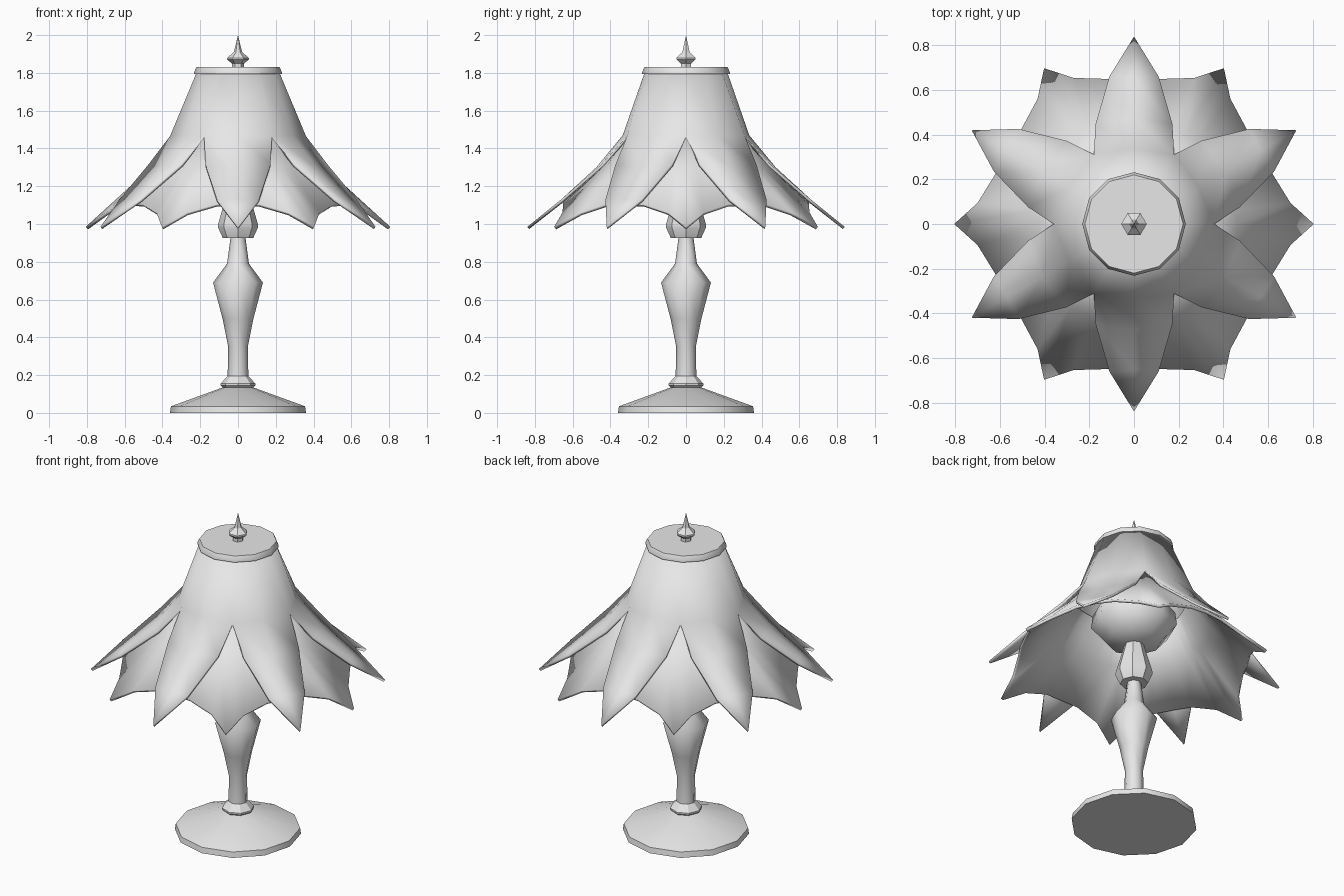
import bpy, bmesh, math

if "Cube" in bpy.data.objects:
    bpy.data.objects.remove(bpy.data.objects["Cube"], do_unlink=True)

grey = bpy.data.materials.new("plain_grey")
grey.use_nodes = True
grey.diffuse_color = (0.8, 0.8, 0.8, 1)
grey.node_tree.nodes["Principled BSDF"].inputs["Base Color"].default_value = (0.8, 0.8, 0.8, 1)


def finish(name, bm, angle):
    mesh = bpy.data.meshes.new(name)
    bm.to_mesh(mesh)
    bm.free()
    mesh.materials.append(grey)
    ob = bpy.data.objects.new(name, mesh)
    bpy.context.collection.objects.link(ob)
    bpy.ops.object.select_all(action="DESELECT")
    ob.select_set(True)
    bpy.context.view_layer.objects.active = ob
    bpy.ops.object.shade_smooth_by_angle(angle=math.radians(angle))
    return ob


def polar(deg, r, z):
    a = math.radians(deg)
    return (r * math.cos(a), r * math.sin(a), z)


def skin(bm, rows):
    """Bridge neighbouring rows of vertices with quads."""
    for upper, lower in zip(rows, rows[1:]):
        for j in range(len(upper) - 1):
            bm.faces.new((upper[j], lower[j], lower[j + 1], upper[j + 1]))


def lathe(name, profile, sides, angle=40):
    """Turn a bottom-to-top list of (radius, height) about the z axis."""
    bm = bmesh.new()
    rings = [[bm.verts.new(polar(360 * k / sides, r, z)) for k in range(sides)]
             for r, z in reversed(profile)]
    skin(bm, [ring + ring[:1] for ring in rings])
    bm.faces.new(rings[0])
    bm.faces.new(rings[-1][::-1])
    bmesh.ops.remove_doubles(bm, verts=bm.verts, dist=0.0005)
    bmesh.ops.recalc_face_normals(bm, faces=bm.faces)
    return finish(name, bm, angle)


def petals(name, half_rows, start, thickness):
    """Six mirrored petals; each row runs from the petal axis to its edge."""
    bm = bmesh.new()
    for k in range(6):
        rows = []
        for half in half_rows:
            full = [(-a, r, z) for a, r, z in half[:0:-1]] + half
            rows.append([bm.verts.new(polar(start + 60 * k + a, r, z)) for a, r, z in full])
        skin(bm, rows)
    bmesh.ops.remove_doubles(bm, verts=bm.verts, dist=0.002)
    ob = finish(name, bm, 40)
    solid = ob.modifiers.new("thickness", "SOLIDIFY")
    solid.thickness = thickness
    solid.offset = -1
    return ob


# Foot, collar and turned stem
lathe("base", [(0.36, 0), (0.355, 0.035), (0.08, 0.135)], 12, 30)
lathe("collar", [(0.075, 0.13), (0.092, 0.145), (0.092, 0.155), (0.055, 0.195)], 8, 30)
lathe("stem", [(0.055, 0.19), (0.052, 0.35), (0.082, 0.5), (0.132, 0.69),
               (0.058, 0.79), (0.04, 0.925)], 8, 60)

# Socket and bulb under the shade
lathe("socket", [(0.08, 0.925), (0.105, 0.98), (0.105, 1.0), (0.06, 1.16), (0.05, 1.2)], 8)
lathe("bulb", [(0.05, 1.17), (0.16, 1.2), (0.245, 1.3), (0.235, 1.38),
               (0.15, 1.46), (0.05, 1.5)], 8, 50)

# Shade: slit outer layer over a scalloped inner layer
petals("shade_outer_petals", [
    [(0, 0.22, 1.80), (30, 0.22, 1.80)],
    [(0, 0.335, 1.47), (30, 0.36, 1.465)],
    [(0, 0.475, 1.30), (21, 0.48, 1.315)],
    [(0, 0.655, 1.13), (9.5, 0.67, 1.13)],
    [(0, 0.84, 0.985), (0, 0.84, 0.985)],
], 30, 0.015)
petals("shade_inner_petals", [
    [(0, 0.335, 1.48), (7.6, 0.325, 1.48), (20, 0.315, 1.48), (30, 0.31, 1.48)],
    [(0, 0.46, 1.30), (7.6, 0.46, 1.30), (20, 0.455, 1.295), (30, 0.445, 1.29)],
    [(0, 0.806, 0.985), (7.6, 0.708, 1.06), (20, 0.66, 1.105), (30, 0.655, 1.11)],
], 0, 0.018)

# Cap and finial
lathe("cap", [(0.232, 1.795), (0.232, 1.805), (0.22, 1.83)], 12, 30)
lathe("finial", [(0.032, 1.82), (0.032, 1.85), (0.057, 1.87), (0.057, 1.88),
                 (0.022, 1.91), (0, 2.0)], 6, 30)
